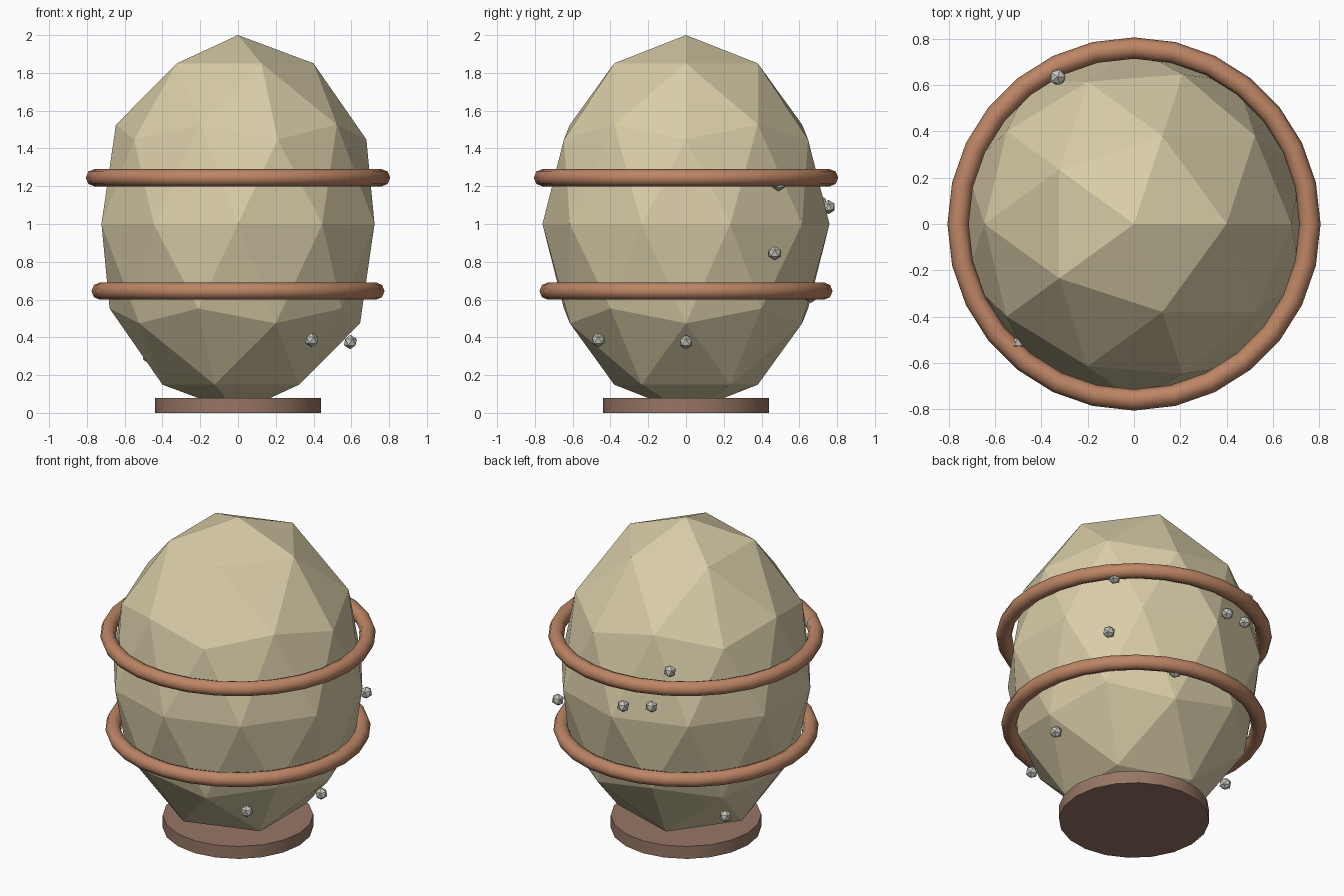
import bpy
import math

cube = bpy.data.objects.get("Cube")
if cube:
    bpy.data.objects.remove(cube, do_unlink=True)


def material(name, color):
    mat = bpy.data.materials.new(name)
    mat.use_nodes = True
    rgba = (*color, 1.0)
    mat.diffuse_color = rgba
    mat.node_tree.nodes["Principled BSDF"].inputs["Base Color"].default_value = rgba
    return mat


def finish(name, mat, smooth=False):
    obj = bpy.context.object
    obj.name = name
    obj.data.materials.append(mat)
    if smooth:
        bpy.ops.object.shade_smooth_by_angle(angle=math.radians(50))
    return obj


shell_cream = material("shell_cream", (0.69, 0.61, 0.39))
band_copper = material("band_copper", (0.51, 0.235, 0.13))
base_brown = material("base_brown", (0.31, 0.18, 0.13))
stud_grey = material("stud_grey", (0.56, 0.56, 0.50))

EGG_RADIUS = 0.76

# Faceted egg shell
bpy.ops.mesh.primitive_ico_sphere_add(subdivisions=2, radius=1, location=(0, 0, 1))
egg = finish("egg_shell", shell_cream)
egg.scale = (EGG_RADIUS, EGG_RADIUS, 1)

# Round foot under the shell
bpy.ops.mesh.primitive_cylinder_add(vertices=20, radius=0.44, depth=0.08,
                                    location=(0, 0, 0.04))
finish("base_disc", base_brown, smooth=True)

# Two bands around the shell
for name, radius, z in (("upper_band", 0.76, 1.245), ("lower_band", 0.73, 0.645)):
    bpy.ops.mesh.primitive_torus_add(major_segments=28, minor_segments=8,
                                     major_radius=radius, minor_radius=0.046,
                                     location=(0, 0, z))
    finish(name, band_copper, smooth=True)

# Small faceted studs scattered over the shell
studs = [
    (0.39, -0.465, 0.385), (0.595, 0.0, 0.375), (0.585, 0.47, 0.845),
    (-0.08, 0.755, 1.09), (-0.25, 0.71, 1.115), (0.56, 0.49, 1.21),
    (0.24, 0.66, 0.62), (-0.33, 0.635, 1.335), (-0.515, -0.525, 1.25),
    (-0.47, 0.27, 0.30),
]
for i, spot in enumerate(studs, 1):
    bpy.ops.mesh.primitive_ico_sphere_add(subdivisions=1, radius=0.038, location=spot)
    finish(f"stud_{i}", stud_grey)
